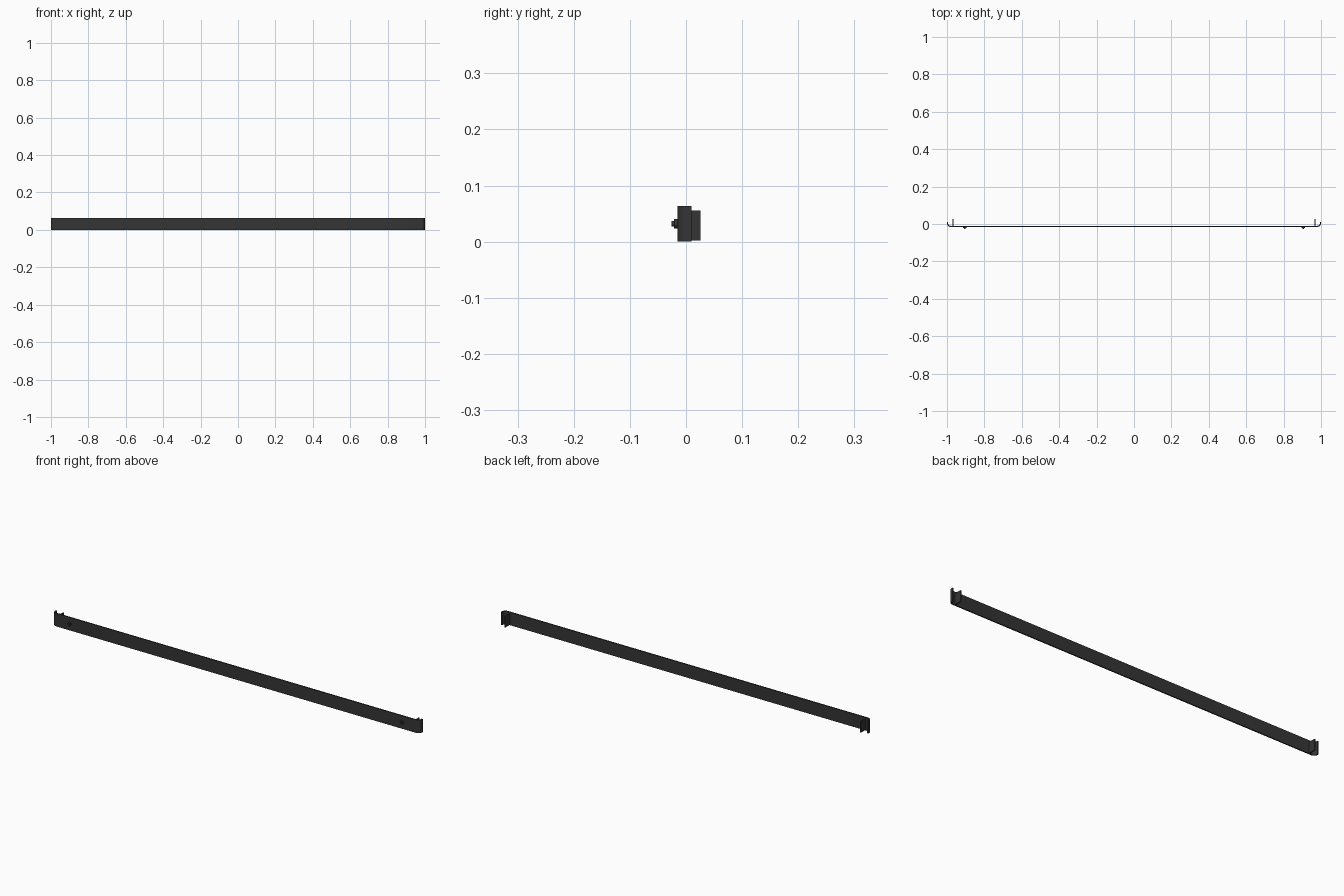
import bpy, bmesh, math
from mathutils import Matrix

if "Cube" in bpy.data.objects:
    bpy.data.objects.remove(bpy.data.objects["Cube"])

dark = bpy.data.materials.new("dark_metal")
dark.diffuse_color = (0.035, 0.035, 0.035, 1)
dark.use_nodes = True
dark.node_tree.nodes["Principled BSDF"].inputs["Base Color"].default_value = dark.diffuse_color


def finish(bm, name):
    bmesh.ops.recalc_face_normals(bm, faces=bm.faces)
    me = bpy.data.meshes.new(name)
    bm.to_mesh(me)
    bm.free()
    ob = bpy.data.objects.new(name, me)
    bpy.context.collection.objects.link(ob)
    me.materials.append(dark)
    bpy.context.view_layer.objects.active = ob
    ob.select_set(True)
    bpy.ops.object.shade_smooth_by_angle(angle=math.radians(35))
    ob.select_set(False)
    return ob


H, FRONT, T, R, LIP = 0.064, -0.0155, 0.006, 0.02, 0.01


def half_path(offset):
    # right half of the bent strip, offset inward from the outer face
    r = R - offset
    pts = []
    for i in range(9):
        a = -math.pi / 2 + i * math.pi / 16
        pts.append((1 - R + r * math.cos(a), FRONT + R + r * math.sin(a)))
    pts.append((1 - offset, LIP))
    return pts


# Long flat bar with curled ends
def whole(offset):
    p = half_path(offset)
    return [(-x, y) for x, y in reversed(p)] + p


outer, inner = whole(0), whole(T)
bm = bmesh.new()
rows = [[bm.verts.new((x, y, z)) for x, y in prof]
        for prof, z in ((outer, 0), (outer, H), (inner, H), (inner, 0))]
for k in range(4):
    a, b = rows[k], rows[(k + 1) % 4]
    for i in range(len(a) - 1):
        bm.faces.new((a[i], a[i + 1], b[i + 1], b[i]))
for i in (0, -1):
    bm.faces.new([r[i] for r in rows])
finish(bm, "bent_bar")

for side, label in ((-1, "left"), (1, "right")):
    # Mounting tab standing behind the bar
    bm = bmesh.new()
    y0, y1, z0, z1 = FRONT + T - 0.002, 0.0255, 0.002, 0.056
    bmesh.ops.create_cube(bm, size=1, matrix=Matrix.Translation(
        (side * 0.968, (y0 + y1) / 2, (z0 + z1) / 2)) @ Matrix.Diagonal((0.005, y1 - y0, z1 - z0, 1)))
    finish(bm, label + "_mounting_tab")

    # Stepped screw on the front face
    bm = bmesh.new()
    for radius, ya, yb in ((0.0085, -0.0215, FRONT + 0.001), (0.005, -0.0255, -0.0205)):
        bmesh.ops.create_cone(bm, cap_ends=True, segments=16, radius1=radius, radius2=radius,
                              depth=yb - ya, matrix=Matrix.Translation(
                                  (side * 0.905, (ya + yb) / 2, H / 2)) @ Matrix.Rotation(math.pi / 2, 4, 'X'))
    finish(bm, label + "_screw")
